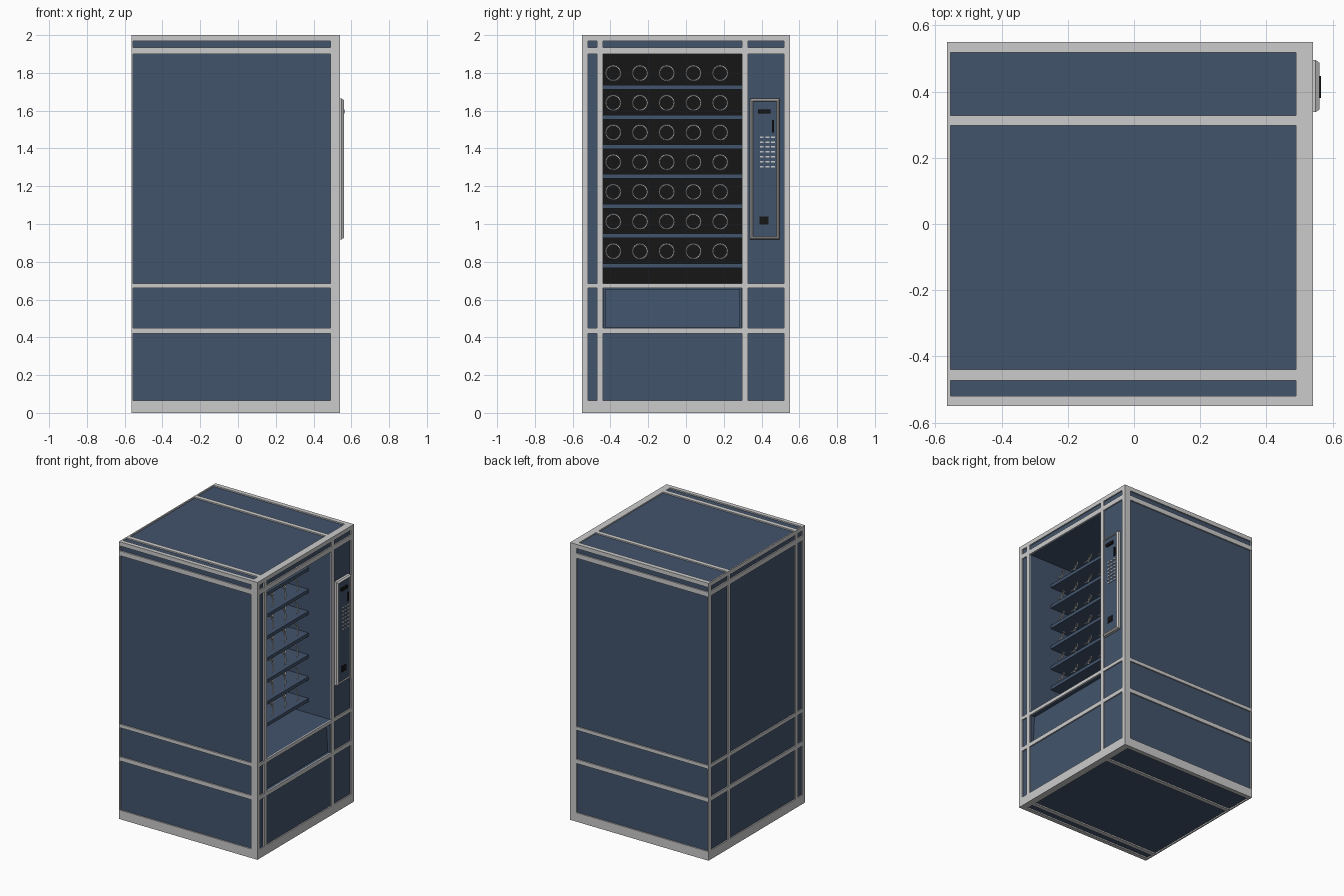
import bpy, bmesh, math
from mathutils import Vector

if "Cube" in bpy.data.objects:
    bpy.data.objects.remove(bpy.data.objects["Cube"])

def material(name, rgb):
    m = bpy.data.materials.new(name)
    m.diffuse_color = (*rgb, 1)
    m.use_nodes = True
    m.node_tree.nodes["Principled BSDF"].inputs["Base Color"].default_value = m.diffuse_color
    return m

BLUE = material("navy_paint", (0.055, 0.088, 0.15))
BLACK = material("black", (0.008, 0.008, 0.008))

def mesh_object(name, bm, mat=None):
    bmesh.ops.recalc_face_normals(bm, faces=bm.faces)
    me = bpy.data.meshes.new(name)
    bm.to_mesh(me)
    bm.free()
    ob = bpy.data.objects.new(name, me)
    bpy.context.collection.objects.link(ob)
    if mat:
        me.materials.append(mat)
    return ob

def add_box(bm, lo, hi):
    lo, hi = Vector(lo), Vector(hi)
    vs = bmesh.ops.create_cube(bm, size=1)["verts"]
    for v in vs:
        v.co = Vector([(lo[i] + hi[i]) / 2 + v.co[i] * (hi[i] - lo[i]) for i in range(3)])

def boxes(name, spans, mat=None):
    bm = bmesh.new()
    for lo, hi in spans:
        add_box(bm, lo, hi)
    return mesh_object(name, bm, mat)

# Overall cabinet extents; the glazed front faces +x
LO, HI = Vector((-0.565, -0.55, 0)), Vector((0.54, 0.55, 2))
R = 0.009                       # recess of the panels behind the trim
WY = (-0.44, 0.297)             # window width
WZ = (0.685, 1.9)               # window height
BACK = -0.45                    # rear wall of the display

# Cabinet core with display cavity and delivery recess
pad = Vector((R, R, R))
body = boxes("cabinet_body", [(LO + pad, HI - pad)], BLUE)
cutters = [
    boxes("display_cutter", [((BACK, WY[0], WZ[0]), (0.7, WY[1], WZ[1]))], BLUE),
    boxes("delivery_cutter", [((0.49, WY[0] + 0.007, 0.45), (0.7, WY[1] - 0.007, 0.66))], BLUE),
]
bpy.context.view_layer.objects.active = body
for c in cutters:
    mod = body.modifiers.new("cut", 'BOOLEAN')
    mod.operation = 'DIFFERENCE'
    mod.solver = 'EXACT'
    mod.object = c
    bpy.ops.object.modifier_apply(modifier=mod.name)
    bpy.data.objects.remove(c, do_unlink=True)

# Trim bands wrapping the cabinet around each axis
def trim_loop(bm, axis, a, b, t=R + 0.001):
    u, v = [i for i in range(3) if i != axis]
    for side, other, gap in ((u, v, 0), (v, u, t)):
        for start in (LO[side], HI[side] - t):
            lo, hi = LO.copy(), HI.copy()
            lo[axis], hi[axis] = a, b
            lo[side], hi[side] = start, start + t
            lo[other] += gap
            hi[other] -= gap
            add_box(bm, lo, hi)

def trim(name, axis, spans):
    bm = bmesh.new()
    for a, b in spans:
        trim_loop(bm, axis, a, b)
    mesh_object(name, bm)

trim("horizontal_trim", 2, [(0, 0.065), (0.42, 0.45), (0.66, 0.685), (1.9, 1.935), (1.97, 2)])
trim("vertical_trim", 1, [(-0.55, -0.52), (-0.472, -0.44), (0.297, 0.328), (0.518, 0.55)])
trim("front_edge_trim", 0, [(0.49, 0.54)])

# Display back wall
boxes("display_back", [((BACK - 0.01, *[WY[0], WZ[0]]), (BACK + 0.005, WY[1], WZ[1]))], BLACK)

# Delivery flap, leaning slightly inward at the top
bm = bmesh.new()
ya, yb = WY[0] + 0.01, WY[1] - 0.01
add_box(bm, (0.495, ya, 0.452), (0.515, yb, 0.655))
for v in bm.verts:
    if v.co.z > 0.6:
        v.co.x -= 0.01
mesh_object("delivery_flap", bm, BLUE)

# Shelves
SHELF_F = 0.355
shelf_z = [0.768 + 0.1572 * i for i in range(7)]
boxes("shelves", [((BACK, WY[0], z), (SHELF_F, WY[1], z + 0.024)) for z in shelf_z], BLUE)

# Spiral dispensing coils
curve = bpy.data.curves.new("coil_curve", 'CURVE')
curve.dimensions = '3D'
curve.bevel_depth = 0.0048
curve.bevel_resolution = 0
curve.use_fill_caps = True
TURNS, SEG, RAD = 8, 16, 0.039
for z in shelf_z:
    for k in range(5):
        y = -0.385 + 0.1415 * k
        sp = curve.splines.new('POLY')
        n = TURNS * SEG + 1
        sp.points.add(n - 1)
        for i in range(n):
            a = math.tau * i / SEG - math.pi / 2
            sp.points[i].co = (SHELF_F - 0.01 - 0.78 * i / n, y + RAD * math.cos(a),
                               z + 0.087 + RAD * math.sin(a), 1)
tmp = bpy.data.objects.new("coil_path", curve)
bpy.context.collection.objects.link(tmp)
dg = bpy.context.evaluated_depsgraph_get()
me = bpy.data.meshes.new_from_object(tmp.evaluated_get(dg))
bpy.data.objects.remove(tmp, do_unlink=True)
coils = bpy.data.objects.new("dispensing_coils", me)
bpy.context.collection.objects.link(coils)
for p in me.polygons:
    p.use_smooth = True

# Control panel bezel: bevelled rectangular rim
PY, PZ = (0.338, 0.495), (0.918, 1.664)
bm = bmesh.new()
loops = []
for inset, x in ((0, 0.528), (0, 0.549), (0.008, 0.56), (0.014, 0.56), (0.017, 0.55)):
    loops.append([bm.verts.new((x, y, z)) for y, z in (
        (PY[0] + inset, PZ[0] + inset), (PY[1] - inset, PZ[0] + inset),
        (PY[1] - inset, PZ[1] - inset), (PY[0] + inset, PZ[1] - inset))])
for a, b in zip(loops, loops[1:]):
    for i in range(4):
        j = (i + 1) % 4
        bm.faces.new((a[i], a[j], b[j], b[i]))
bm.faces.new(loops[0])
bm.faces.new(loops[-1])
mesh_object("control_bezel", bm)

# Control panel plate, keypad and slots
boxes("control_plate", [((0.54, PY[0] + 0.016, PZ[0] + 0.016),
                         (0.553, PY[1] - 0.016, PZ[1] - 0.016))], BLUE)
boxes("keypad_buttons", [((0.55, y - 0.010, z - 0.004), (0.558, y + 0.010, z + 0.004))
                         for y in (0.401, 0.431, 0.461)
                         for z in [1.304 + 0.026 * i for i in range(7)]])
boxes("bill_slot", [((0.55, 0.38, 1.586), (0.565, 0.447, 1.607))], BLACK)
boxes("coin_slot", [((0.55, 0.456, 1.485), (0.561, 0.465, 1.55))], BLACK)
boxes("coin_return", [((0.55, 0.389, 0.997), (0.558, 0.437, 1.04))], BLACK)
